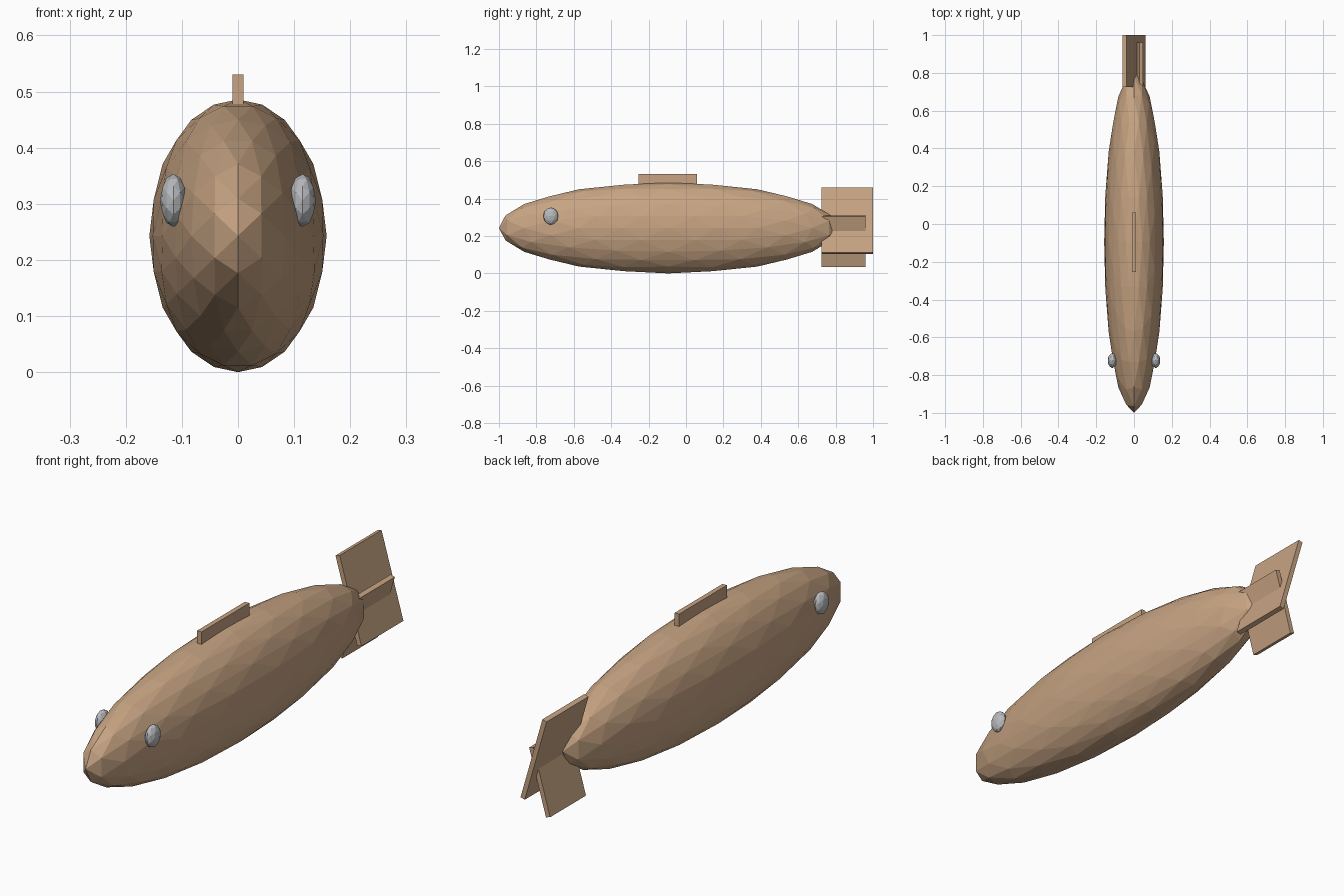
import bpy, bmesh, math
from mathutils import Vector, Matrix

if "Cube" in bpy.data.objects:
    bpy.data.objects.remove(bpy.data.objects["Cube"])


def material(name, rgb):
    m = bpy.data.materials.new(name)
    m.diffuse_color = (*rgb, 1)
    m.use_nodes = True
    m.node_tree.nodes["Principled BSDF"].inputs["Base Color"].default_value = m.diffuse_color
    return m


TAN = material("tan skin", (0.57, 0.37, 0.225))
GREY = material("grey eye", (0.48, 0.49, 0.51))


def finish(bm, name, mat):
    bmesh.ops.recalc_face_normals(bm, faces=bm.faces)
    me = bpy.data.meshes.new(name)
    bm.to_mesh(me)
    bm.free()
    me.materials.append(mat)
    ob = bpy.data.objects.new(name, me)
    bpy.context.collection.objects.link(ob)
    return ob


def ellipsoid(name, centre, radii, levels, mat):
    """Icosahedron aligned to the three axes, subdivided and stretched."""
    bm = bmesh.new()
    t = (1 + math.sqrt(5)) / 2
    for a in (-1, 1):
        for b in (-t, t):
            for co in ((0, b, a), (a, 0, b), (b, a, 0)):
                bm.verts.new(Vector(co).normalized())
    bmesh.ops.convex_hull(bm, input=bm.verts)
    for _ in range(levels):
        bmesh.ops.subdivide_edges(bm, edges=bm.edges[:], cuts=1, use_grid_fill=True)
        for v in bm.verts:
            v.co.normalize()
    bmesh.ops.triangulate(bm, faces=bm.faces[:])
    for v in bm.verts:
        v.co = Vector(centre) + Vector([c * r for c, r in zip(v.co, radii)])
    return finish(bm, name, mat)


def board(name, centre, size, tilt=0):
    """Thin box, tilted about the body's long axis."""
    bm = bmesh.new()
    bmesh.ops.create_cube(bm, size=1)
    m = (Matrix.Translation(centre) @ Matrix.Rotation(math.radians(tilt), 4, 'Y')
         @ Matrix.Diagonal((*size, 1)))
    bmesh.ops.transform(bm, matrix=m, verts=bm.verts)
    return finish(bm, name, TAN)


# Body
ellipsoid("body", (0, -0.095, 0.243), (0.158, 0.905, 0.243), 2, TAN)

# Eyes
for side, s in (("left", -1), ("right", 1)):
    ellipsoid(side + "_eye", (s * 0.115, -0.723, 0.306), (0.024, 0.04, 0.047), 1, GREY)

# Back fin
board("back_fin", (0, -0.097, 0.48), (0.02, 0.314, 0.1))

# Crossed tail fins: the large one leans left, the small one leans right
board("large_tail_fin", (0, 0.8625, 0.2825), (0.02, 0.275, 0.364), -16)
board("small_tail_fin", (0, 0.8425, 0.1725), (0.02, 0.235, 0.28), 16)
